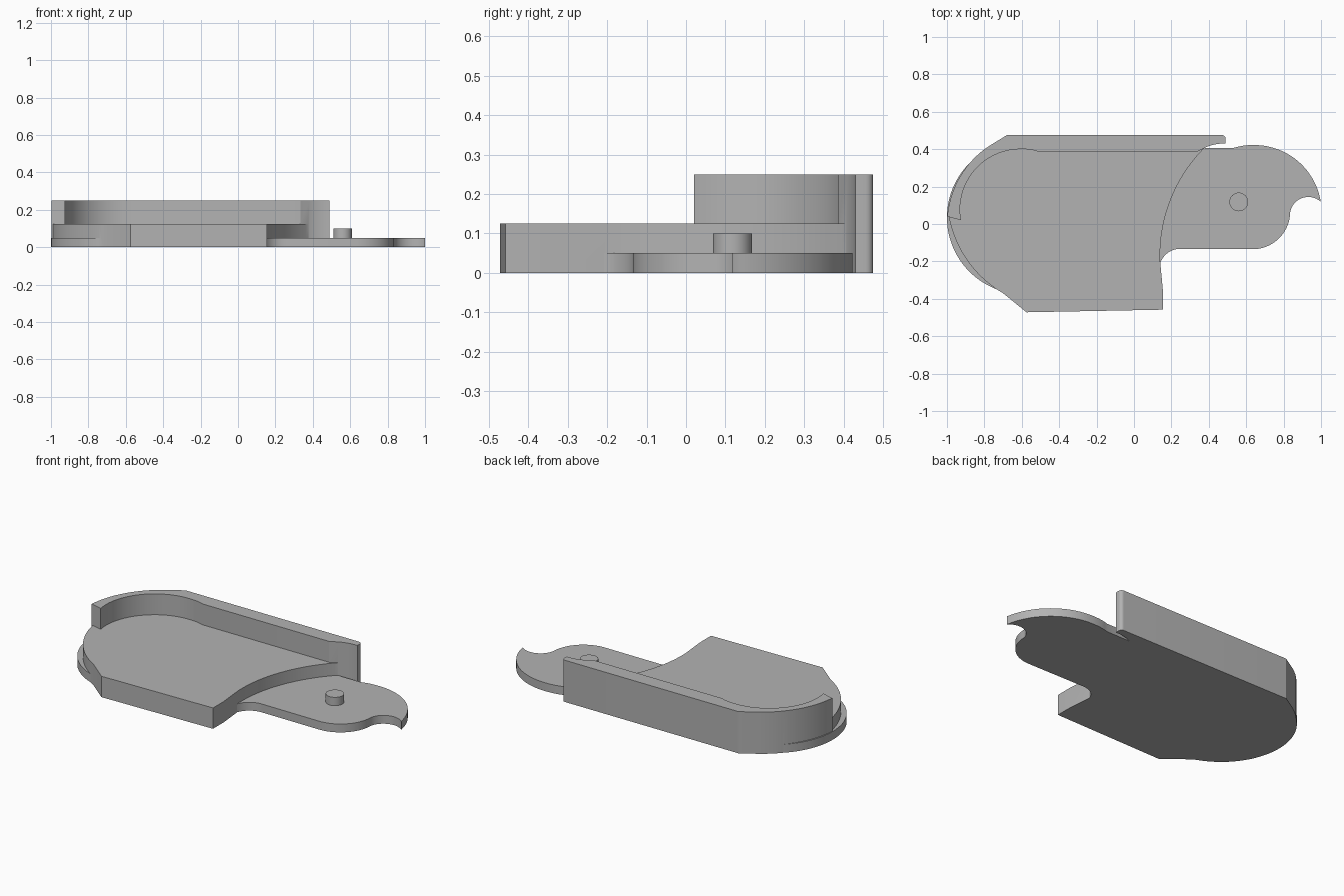
import bpy
import bmesh
import math
from mathutils import Vector
from mathutils.geometry import intersect_line_line

if "Cube" in bpy.data.objects:
    bpy.data.objects.remove(bpy.data.objects["Cube"])

grey = bpy.data.materials.new("plain grey")
grey.use_nodes = True
COLOUR = (0.45, 0.45, 0.45, 1)
grey.diffuse_color = COLOUR
grey.node_tree.nodes["Principled BSDF"].inputs["Base Color"].default_value = COLOUR


def arc(a, b, c, steps=20):
    """Points on the circular arc from a through b to c."""
    a, b, c = (Vector((*p, 0)) for p in (a, b, c))
    up = Vector((0, 0, 1))
    m, n = (a + b) / 2, (b + c) / 2
    centre = intersect_line_line(m, m + up.cross(b - a), n, n + up.cross(c - b))[0]
    angle = lambda p: math.atan2(p.y - centre.y, p.x - centre.x)
    turn = math.tau if (b - a).cross(c - b).z > 0 else -math.tau
    sweep = (angle(c) - angle(a)) % turn
    r = (a - centre).length
    return [(centre.x + r * math.cos(angle(a) + sweep * i / steps),
             centre.y + r * math.sin(angle(a) + sweep * i / steps))
            for i in range(steps + 1)]


def prism(name, outline, bottom, top):
    """Extrude a flat outline from bottom to top."""
    bm = bmesh.new()
    face = bm.faces.new([bm.verts.new((x, y, bottom)) for x, y in outline])
    side = bmesh.ops.extrude_face_region(bm, geom=[face])["geom"]
    bmesh.ops.translate(bm, vec=(0, 0, top - bottom),
                        verts=[v for v in side if isinstance(v, bmesh.types.BMVert)])
    bmesh.ops.remove_doubles(bm, verts=bm.verts, dist=0.0005)
    bmesh.ops.recalc_face_normals(bm, faces=bm.faces)
    mesh = bpy.data.meshes.new(name)
    bm.to_mesh(mesh)
    bm.free()
    mesh.materials.append(grey)
    obj = bpy.data.objects.new(name, mesh)
    bpy.context.collection.objects.link(obj)
    return obj


def circle(x, y, r, steps):
    return [(x + r * math.cos(math.tau * i / steps), y + r * math.sin(math.tau * i / steps))
            for i in range(steps)]


# Thick main body, its back edge buried inside the wall
body = prism("main_body",
             arc((-0.99, 0.04), (-0.895, -0.19), (-0.7, -0.37))
             + [(-0.575, -0.472), (0.155, -0.458), (0.155, -0.36)]
             + arc((0.14, -0.2), (0.2, 0.14), (0.38, 0.41), 28)
             + [(0.37, 0.44), (-0.67, 0.44), (-0.84, 0.34), (-0.95, 0.18)],
             0, 0.125)

# Raised wall along the back, curling round the left end
wall = prism("back_wall",
             arc((-0.998, 0.04), (-0.922, 0.267), (-0.77, 0.42))
             + [(-0.68, 0.475)]
             + arc((0.47, 0.475), (0.485, 0.469), (0.49, 0.455), 5)
             + arc((0.49, 0.43), (0.43, 0.425), (0.38, 0.408), 8)
             + [(0.335, 0.385), (-0.5, 0.385)]
             + arc((-0.515, 0.388), (-0.55, 0.397), (-0.6, 0.4), 5)
             + arc((-0.62, 0.4), (-0.85, 0.29), (-0.925, 0.02)),
             0, 0.25)

# Thin round lip under the left end
lip = prism("end_lip", circle(-0.59, 0.035, 0.41, 96), 0, 0.05)

# Thin hooked tail plate
tail = prism("hook_plate",
             [(0.05, 0.2), (0.05, -0.21)]
             + arc((0.14, -0.21), (0.18, -0.155), (0.26, -0.133), 10)
             + arc((0.63, -0.135), (0.775, -0.077), (0.835, 0.06))
             + arc((0.836, 0.07), (0.915, 0.143), (1.0, 0.118), 14)
             + arc((0.998, 0.122), (0.88, 0.333), (0.64, 0.422), 28)
             + arc((0.63, 0.422), (0.58, 0.418), (0.53, 0.406), 4)
             + [(0.36, 0.406)],
             0, 0.05)

# Round pivot pin on the tail
pin = prism("pivot_pin", circle(0.56, 0.118, 0.05, 32), 0.02, 0.1)

# Fuse everything into one solid
for part in (wall, lip, tail, pin):
    join = body.modifiers.new("join " + part.name, "BOOLEAN")
    join.operation = "UNION"
    join.solver = "EXACT"
    join.object = part
bpy.context.view_layer.update()
solid = bpy.data.meshes.new_from_object(body.evaluated_get(bpy.context.evaluated_depsgraph_get()))
body.modifiers.clear()
body.data = solid
body.name = "tray_with_hook"
for part in (wall, lip, tail, pin):
    bpy.data.objects.remove(part)

# Smooth curved sides, crisp edges
bpy.ops.object.select_all(action="DESELECT")
body.select_set(True)
bpy.context.view_layer.objects.active = body
bpy.ops.object.shade_smooth_by_angle(angle=math.radians(25))
